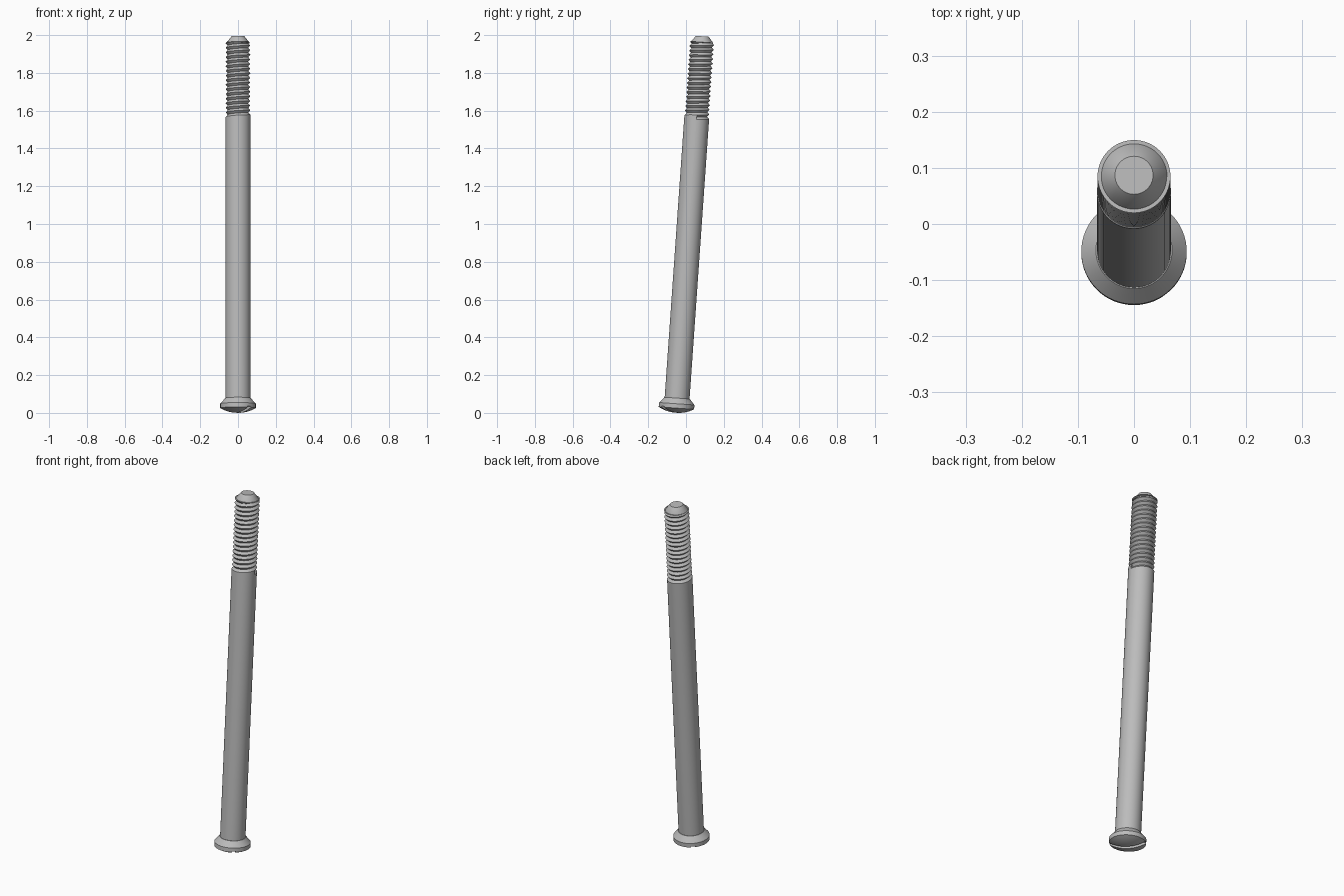
import bpy, bmesh, math
from mathutils import Matrix

cube = bpy.data.objects.get("Cube")
if cube:
    bpy.data.objects.remove(cube, do_unlink=True)

SEG = 64
TILT = Matrix.Translation((0, -0.0525, 0.0005)) @ Matrix.Rotation(math.radians(-4), 4, 'X')

steel = bpy.data.materials.new("grey steel")
steel.use_nodes = True
colour = (0.5, 0.5, 0.5, 1)
steel.diffuse_color = colour
steel.node_tree.nodes["Principled BSDF"].inputs["Base Color"].default_value = colour


def finish(bm, name):
    bmesh.ops.remove_doubles(bm, verts=bm.verts, dist=1e-6)
    bmesh.ops.recalc_face_normals(bm, faces=bm.faces)
    mesh = bpy.data.meshes.new(name)
    bm.to_mesh(mesh)
    bm.free()
    mesh.materials.append(steel)
    obj = bpy.data.objects.new(name, mesh)
    bpy.context.collection.objects.link(obj)
    obj.matrix_world = TILT
    return obj


def smooth(obj):
    bpy.ops.object.select_all(action='DESELECT')
    obj.select_set(True)
    bpy.context.view_layer.objects.active = obj
    bpy.ops.object.shade_smooth_by_angle(angle=math.radians(25))


def lathe(name, profile):
    bm = bmesh.new()
    verts = [bm.verts.new((r, 0, z)) for r, z in profile]
    edges = [bm.edges.new(pair) for pair in zip(verts, verts[1:])]
    bmesh.ops.spin(bm, geom=verts + edges, cent=(0, 0, 0), axis=(0, 0, 1),
                   angle=math.tau, steps=SEG)
    return finish(bm, name)


# Head: shallow dome, straight rim, countersunk shoulder
dome_radius = 0.19
dome = []
for i in range(9):
    r = 0.094 * i / 8
    dome.append((r, dome_radius - math.sqrt(dome_radius ** 2 - r * r)))
head = lathe("head", dome + [(0.094, 0.048), (0.068, 0.078), (0, 0.078)])

# Driver slot cut across the dome
bm = bmesh.new()
bmesh.ops.create_cube(bm, size=1, matrix=Matrix.Rotation(math.radians(130), 4, 'Z')
                      @ Matrix.Diagonal((0.3, 0.022, 0.06, 1)))
cutter = finish(bm, "slot_cutter")
cutter.hide_render = True
cut = head.modifiers.new("slot", 'BOOLEAN')
cut.operation = 'DIFFERENCE'
cut.solver = 'EXACT'
cut.object = cutter
bpy.context.view_layer.objects.active = head
bpy.ops.object.modifier_apply(modifier=cut.name)
bpy.data.objects.remove(cutter, do_unlink=True)
smooth(head)

# Shank whose upper rim climbs as a helix into the thread
PITCH, START, END = 0.0245, 1.557, 1.967
CREST, ROOT, SHANK = 0.065, 0.054, 0.066


def ring(bm, radius, height):
    row = []
    for s in range(SEG + 1):
        turn = s / SEG
        a = turn * math.tau
        row.append(bm.verts.new((radius * math.cos(a), radius * math.sin(a), height(turn))))
    return row


def bridge(bm, low, high):
    for s in range(SEG):
        bm.faces.new((low[s], low[s + 1], high[s + 1], high[s]))


bm = bmesh.new()
bridge(bm, ring(bm, SHANK, lambda t: 0.07),
       ring(bm, SHANK, lambda t: START + PITCH * t))
smooth(finish(bm, "shank"))

# Helical V thread, trimmed flat at its top
bm = bmesh.new()
rows = []
for k in range(2 * int((END - START) / PITCH) + 3):
    radius = ROOT if k % 2 else (CREST if k else SHANK)
    rows.append(ring(bm, radius, lambda t: min(END, START + PITCH * (k / 2 + t))))
for low, high in zip(rows, rows[1:]):
    bridge(bm, low, high)
bm.faces.new([row[0] for row in rows[:3]])
smooth(finish(bm, "thread"))

# Blunt conical tip
smooth(lathe("tip", [(0, 1.96), (0.06, 1.96), (0.058, END + 0.001), (0.034, 1.998), (0, 1.998)]))
